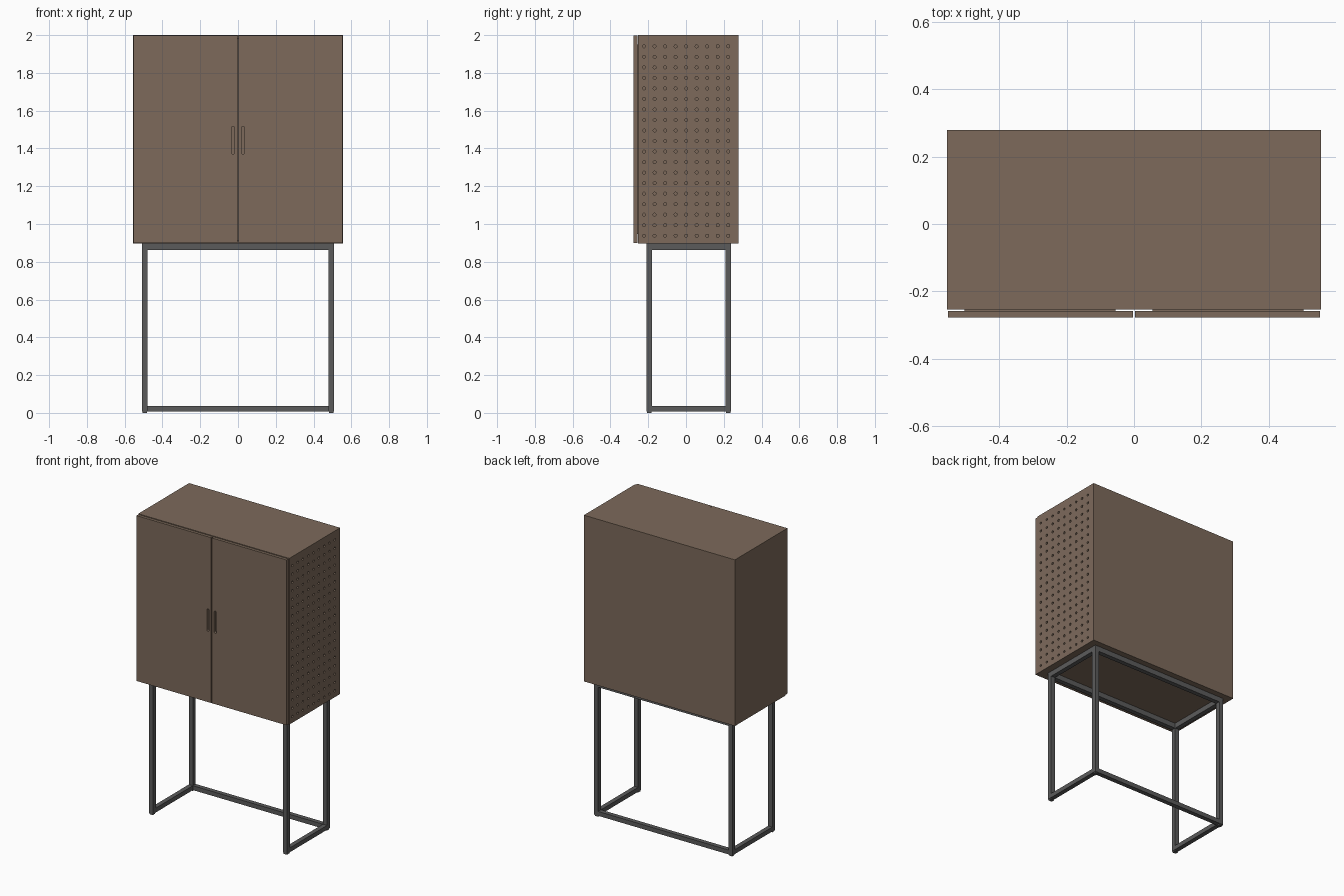
import bpy, bmesh, math
from mathutils import Matrix, Vector

if "Cube" in bpy.data.objects:
    bpy.data.objects.remove(bpy.data.objects["Cube"])


def material(name, rgb):
    m = bpy.data.materials.new(name)
    m.diffuse_color = (*rgb, 1)
    m.use_nodes = True
    m.node_tree.nodes["Principled BSDF"].inputs["Base Color"].default_value = m.diffuse_color
    return m


BROWN = material("taupe brown", (0.205, 0.144, 0.105))
GREY = material("steel grey", (0.105, 0.105, 0.105))


def add_object(name, mesh, mat):
    ob = bpy.data.objects.new(name, mesh)
    bpy.context.collection.objects.link(ob)
    mesh.materials.clear()
    mesh.materials.append(mat)
    return ob


def box(name, x, y, z, mat):
    """Box from (low, high) ranges."""
    bm = bmesh.new()
    bmesh.ops.create_cube(bm, size=1)
    for v in bm.verts:
        v.co = Vector([(a + b) / 2 + c * (b - a) for c, (a, b) in zip(v.co, (x, y, z))])
    mesh = bpy.data.meshes.new(name)
    bm.to_mesh(mesh)
    bm.free()
    return add_object(name, mesh, mat)


def cut_panel(name, loops, thickness, matrix, mat):
    """Flat panel: first loop is the outline, the others are holes."""
    cu = bpy.data.curves.new(name + "_profile", 'CURVE')
    cu.dimensions = '2D'
    cu.fill_mode = 'BOTH'
    cu.extrude = thickness / 2
    for pts in loops:
        sp = cu.splines.new('POLY')
        sp.points.add(len(pts) - 1)
        for p, (u, v) in zip(sp.points, pts):
            p.co = (u, v, 0, 1)
        sp.use_cyclic_u = True
    tmp = bpy.data.objects.new("profile", cu)
    bpy.context.collection.objects.link(tmp)
    dg = bpy.context.evaluated_depsgraph_get()
    mesh = bpy.data.meshes.new_from_object(tmp.evaluated_get(dg))
    bpy.data.objects.remove(tmp)
    mesh.transform(matrix)
    bm = bmesh.new()
    bm.from_mesh(mesh)
    bmesh.ops.remove_doubles(bm, verts=bm.verts, dist=1e-5)
    bmesh.ops.recalc_face_normals(bm, faces=bm.faces)
    for f in bm.faces:
        f.smooth = False
    bm.to_mesh(mesh)
    bm.free()
    return add_object(name, mesh, mat)


def rect(u0, u1, v0, v1):
    return [(u0, v0), (u1, v0), (u1, v1), (u0, v1)]


def slot(u, v, r, half, n=12):
    """Circle, stretched upright into a rounded slot when half > 0."""
    pts = []
    for i in range(n):
        a = 2 * math.pi * (i + 0.5) / n
        pts.append((u + r * math.cos(a), v + r * math.sin(a) + math.copysign(half, math.sin(a))))
    return pts


# Cabinet shell
W, Y0, Y1, Z0, Z1, T = 0.555, -0.254, 0.279, 0.896, 2.0, 0.02
box("cabinet_top", (-W, W), (Y0, Y1), (Z1 - T, Z1), BROWN)
box("cabinet_bottom", (-W, W), (Y0, Y1), (Z0, Z0 + T), BROWN)
box("cabinet_left_side", (-W, -W + T), (Y0, Y1), (Z0 + T, Z1 - T), BROWN)
box("cabinet_back", (-W + T, W - T), (Y1 - T, Y1), (Z0 + T, Z1 - T), BROWN)

# Perforated right side
holes = [slot(-0.222 + 0.0557 * i, 0.938 + 0.0557 * j, 0.008, 0)
         for i in range(9) for j in range(19)]
to_side = Matrix(((0, 0, 1, W - T / 2), (1, 0, 0, 0), (0, 1, 0, 0), (0, 0, 0, 1)))
cut_panel("cabinet_right_side", [rect(Y0, Y1, Z0 + T, Z1 - T)] + holes, T, to_side, BROWN)

# Doors with slotted grips, and the stop panel behind each
to_front = Matrix(((1, 0, 0, 0), (0, 0, -1, -0.2675), (0, 1, 0, 0), (0, 0, 0, 1)))
for side, s in (("left", -1), ("right", 1)):
    u0, u1 = sorted((s * 0.003, s * 0.552))
    cut_panel(side + "_door", [rect(u0, u1, Z0 + 0.003, Z1 - 0.003),
                               slot(s * 0.027, 1.443, 0.008, 0.066)], 0.019, to_front, BROWN)
    box(side + "_door_stop", sorted((s * 0.055, s * 0.503)), (-0.258, -0.25),
        (Z0 + 0.05, Z1 - 0.05), BROWN)

# Steel stand: legs, feet and rails
LX, FY, BY, R = 0.508, -0.21, 0.239, 0.03
TOP, LOW = (0.862, Z0), (0.008, 0.037)
for side, s in (("left", -1), ("right", 1)):
    xr = sorted((s * (LX - R), s * LX))
    for end, yr in (("front", (FY, FY + R)), ("back", (BY - R, BY))):
        box(f"{end}_{side}_leg", xr, yr, (0.008, Z0), GREY)
        box(f"{end}_{side}_foot", (xr[0] + 0.003, xr[1] - 0.003),
            (yr[0] + 0.003, yr[1] - 0.003), (0, 0.008), GREY)
    for level, zr in (("top", TOP), ("bottom", LOW)):
        box(f"{side}_{level}_rail", xr, (FY + R, BY - R), zr, GREY)
inner = (-LX + R, LX - R)
box("front_top_rail", inner, (FY, FY + R), TOP, GREY)
box("back_top_rail", inner, (BY - R, BY), TOP, GREY)
box("back_bottom_rail", inner, (BY - R, BY), LOW, GREY)
